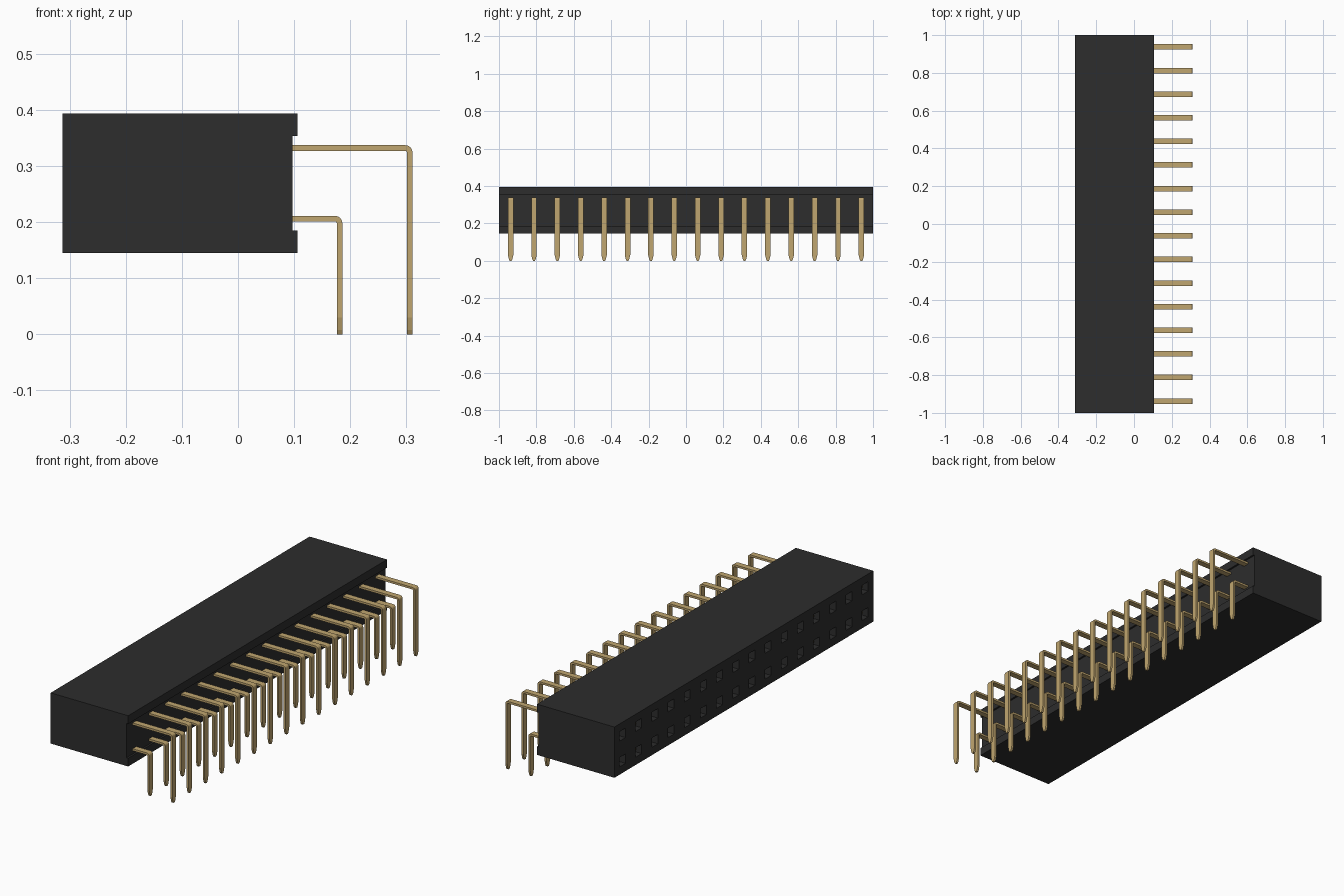
import bpy, bmesh, math

if "Cube" in bpy.data.objects:
    bpy.data.objects.remove(bpy.data.objects["Cube"], do_unlink=True)


def material(name, rgb, rough):
    m = bpy.data.materials.new(name)
    m.use_nodes = True
    m.diffuse_color = (*rgb, 1)
    bsdf = m.node_tree.nodes["Principled BSDF"]
    bsdf.inputs["Base Color"].default_value = (*rgb, 1)
    bsdf.inputs["Roughness"].default_value = rough
    return m


BLACK = material("black_plastic", (0.026, 0.026, 0.026), 0.6)
GOLD = material("gold_metal", (0.53, 0.38, 0.16), 0.5)

COUNT, PITCH = 16, 0.125
# Each row: height of the horizontal leg, x of the vertical leg
ROWS = {"lower": (0.206, 0.181), "upper": (0.332, 0.306)}
LEFT, RIGHT, RECESS = -0.313, 0.106, 0.097
BOTTOM, TOP = 0.145, 0.393
PIN_Y = [(i - (COUNT - 1) / 2) * PITCH for i in range(COUNT)]


def finish(name, bm, mat):
    bmesh.ops.recalc_face_normals(bm, faces=bm.faces)
    mesh = bpy.data.meshes.new(name)
    bm.to_mesh(mesh)
    bm.free()
    mesh.materials.append(mat)
    ob = bpy.data.objects.new(name, mesh)
    bpy.context.collection.objects.link(ob)
    return ob


def add_box(bm, x0, x1, y, z, wy, wz):
    """Box from x0 to x1, centred on y and z."""
    verts = bmesh.ops.create_cube(bm, size=1)["verts"]
    bmesh.ops.scale(bm, vec=(x1 - x0, wy, wz), verts=verts)
    bmesh.ops.translate(bm, vec=((x0 + x1) / 2, y, z), verts=verts)


# Housing: profile with a shallow channel on the pin side, extruded along y
profile = [(LEFT, BOTTOM), (RIGHT, BOTTOM), (RIGHT, 0.185), (RECESS, 0.185),
           (RECESS, 0.353), (RIGHT, 0.353), (RIGHT, TOP), (LEFT, TOP)]
bm = bmesh.new()
face = bm.faces.new([bm.verts.new((x, -1, z)) for x, z in profile])
ext = bmesh.ops.extrude_face_region(bm, geom=[face])["geom"]
bmesh.ops.translate(bm, vec=(0, 2, 0),
                    verts=[v for v in ext if isinstance(v, bmesh.types.BMVert)])
housing = finish("housing", bm, BLACK)

# Square sockets cut into the mating side
bm = bmesh.new()
for z, _ in ROWS.values():
    for y in PIN_Y:
        add_box(bm, LEFT - 0.05, LEFT + 0.25, y, z, 0.046, 0.046)
cutter = finish("socket_cutter", bm, BLACK)
cutter.hide_render = True
mod = housing.modifiers.new("sockets", "BOOLEAN")
mod.operation, mod.solver, mod.object = "DIFFERENCE", "EXACT", cutter
bpy.context.view_layer.objects.active = housing
bpy.ops.object.modifier_apply(modifier=mod.name)
bpy.data.objects.remove(cutter, do_unlink=True)

# Contact blades inside the sockets
bm = bmesh.new()
for z, _ in ROWS.values():
    for y in PIN_Y:
        add_box(bm, LEFT + 0.02, LEFT + 0.26, y, z, 0.012, 0.01)
finish("socket_contacts", bm, GOLD)


def add_pin(bm, y, z, x):
    """Flat strip swept along a right-angle bend, tapered at the foot."""
    t, half, r = 0.005, 0.0145, 0.008
    sections = [(RECESS - 0.02, z, 0, 1, half)]
    for k in range(5):
        a = math.pi / 2 * (1 - k / 4)
        c, s = math.cos(a), math.sin(a)
        sections.append((x - r + r * c, z - r + r * s, c, s, half))
    sections += [(x, 0.03, 1, 0, half), (x, 0.008, 1, 0, 0.009),
                 (x, 0, 1, 0, 0.005)]
    rings = []
    for px, pz, nx, nz, w in sections:
        rings.append([bm.verts.new((px + nx * d, y + e, pz + nz * d))
                      for d, e in ((t, -w), (t, w), (-t, w), (-t, -w))])
    for a, b in zip(rings, rings[1:]):
        for i in range(4):
            j = (i + 1) % 4
            bm.faces.new((a[i], a[j], b[j], b[i]))
    bm.faces.new(rings[0])
    bm.faces.new(rings[-1])


# Two rows of bent pins
for name, (z, x) in ROWS.items():
    bm = bmesh.new()
    for y in PIN_Y:
        add_pin(bm, y, z, x)
    finish(name + "_pins", bm, GOLD)
